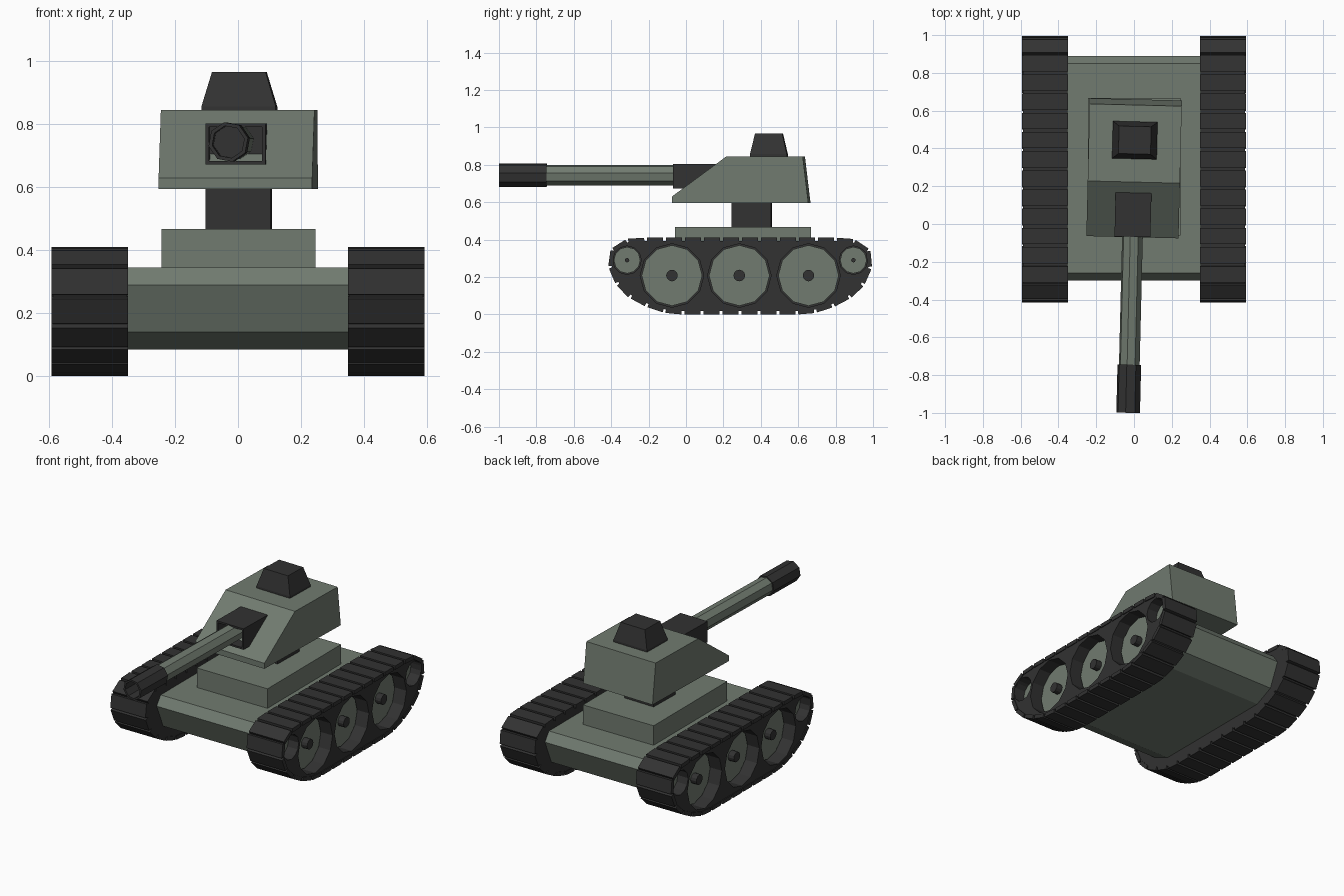
import bpy, bmesh, math
from mathutils import Matrix, Vector

if "Cube" in bpy.data.objects:
    bpy.data.objects.remove(bpy.data.objects["Cube"])


def material(name, rgb):
    m = bpy.data.materials.new(name)
    m.diffuse_color = (*rgb, 1)
    m.use_nodes = True
    m.node_tree.nodes["Principled BSDF"].inputs["Base Color"].default_value = m.diffuse_color
    return m


GREEN = material("grey_green_paint", (0.165, 0.198, 0.162))
DARK = material("dark_metal", (0.032, 0.032, 0.032))

# The turret is turned slightly about its neck
TURN = (Matrix.Translation((0.002, 0.35, 0)) @ Matrix.Rotation(math.radians(-1.4), 4, 'Z')
        @ Matrix.Translation((0, -0.35, 0)))


def finish(name, bm, mat, turn=False, mirror=False):
    bmesh.ops.recalc_face_normals(bm, faces=bm.faces)
    me = bpy.data.meshes.new(name)
    if turn:
        bm.transform(TURN)
    bm.to_mesh(me)
    bm.free()
    me.materials.append(mat)
    ob = bpy.data.objects.new(name, me)
    bpy.context.collection.objects.link(ob)
    if mirror:
        ob.modifiers.new("mirror", 'MIRROR').use_mirror_merge = False
    return ob


def prism(bm, profile, x0, x1):
    """Extrude a (y, z) outline along x."""
    f = bm.faces.new([bm.verts.new((x0, y, z)) for y, z in profile])
    ext = bmesh.ops.extrude_face_region(bm, geom=[f])["geom"]
    bmesh.ops.translate(bm, vec=(x1 - x0, 0, 0),
                        verts=[v for v in ext if isinstance(v, bmesh.types.BMVert)])
    if f.is_valid is False or f not in bm.faces:
        bm.faces.new([v for v in bm.verts if abs(v.co.x - x0) < 1e-6][:len(profile)])


def block(bm, x0, x1, y0, y1, z0, z1):
    prism(bm, [(y0, z0), (y1, z0), (y1, z1), (y0, z1)], x0, x1)


def disc(bm, y, z, r, x0, x1, sides=12):
    """Cylinder lying along x."""
    m = Matrix.Translation(((x0 + x1) / 2, y, z)) @ Matrix.Rotation(math.pi / 2, 4, 'Y')
    bmesh.ops.create_cone(bm, cap_ends=True, segments=sides, radius1=r, radius2=r,
                          depth=x1 - x0, matrix=m)


def octagon_rod(bm, y0, y1, z, r):
    """Eight-sided cylinder lying along y, rolled a little."""
    m = (Matrix.Translation((0, (y0 + y1) / 2, z)) @ Matrix.Rotation(math.pi / 2, 4, 'X')
         @ Matrix.Rotation(math.radians(12), 4, 'Z'))
    bmesh.ops.create_cone(bm, cap_ends=True, segments=8, radius1=r, radius2=r,
                          depth=y1 - y0, matrix=m)


def hollow_front(bm, rim, depth):
    """Sink the front-most face, leaving a rim."""
    bmesh.ops.recalc_face_normals(bm, faces=bm.faces)
    f = min(bm.faces, key=lambda f: f.calc_center_median().y)
    bmesh.ops.inset_individual(bm, faces=[f], thickness=rim)
    bmesh.ops.inset_individual(bm, faces=[f], thickness=0.0005, depth=-depth)


# Hull, widest at the upper edge and tucked in underneath, with the turret base on top
HALF_HULL = [(0.555, 0.345), (0.595, 0.29), (0.53, 0.14), (0.41, 0.085)]
bm = bmesh.new()
prism(bm, [(0.295 + y, z) for y, z in HALF_HULL]
      + [(0.295 - y, z) for y, z in HALF_HULL[::-1]], -0.356, 0.356)
finish("hull", bm, GREEN)
bm = bmesh.new()
block(bm, -0.243, 0.246, -0.06, 0.667, 0.34, 0.467)
finish("turret_base", bm, GREEN)

# Turret on its neck
bm = bmesh.new()
block(bm, -0.103, 0.103, 0.247, 0.458, 0.46, 0.60)
finish("turret_neck", bm, DARK, turn=True)
bm = bmesh.new()
prism(bm, [(-0.07, 0.595), (0.66, 0.595), (0.63, 0.845), (0.222, 0.845), (-0.07, 0.63)],
      -0.244, 0.244)
finish("turret", bm, GREEN, turn=True)

# Hatch: short lip, then tapering to the top
bm = bmesh.new()
block(bm, -0.118, 0.118, 0.345, 0.542, 0.84, 0.857)
top = max(bm.faces, key=lambda f: f.calc_center_median().z)
ext = bmesh.ops.extrude_face_region(bm, geom=[top])["geom"]
for v in [g for g in ext if isinstance(g, bmesh.types.BMVert)]:
    v.co = Vector((v.co.x * 0.72, 0.445 + (v.co.y - 0.445) * 0.74, 0.967))
finish("hatch", bm, DARK, turn=True)

# Gun: hollow mount, barrel and muzzle
bm = bmesh.new()
block(bm, -0.095, 0.095, -0.068, 0.17, 0.672, 0.803)
hollow_front(bm, 0.016, 0.10)
finish("gun_mount", bm, DARK, turn=True)
bm = bmesh.new()
octagon_rod(bm, -0.80, 0.10, 0.744, 0.056)
finish("gun_barrel", bm, GREEN, turn=True)
bm = bmesh.new()
octagon_rod(bm, -1.0, -0.745, 0.744, 0.064)
hollow_front(bm, 0.012, 0.15)
finish("muzzle", bm, DARK, turn=True)

# Track layout: two idlers and three road wheels per side
MID = 0.29
WHEELS = [(MID + d, 0.208) for d in (-0.365, -0.005, 0.365)]
IDLERS = [(MID + d, 0.29) for d in (-0.605, 0.605)]
HALF_TRACK = [(0.51, 0.41), (0.60, 0.405), (0.665, 0.38), (0.70, 0.335), (0.709, 0.275),
              (0.692, 0.205), (0.655, 0.145), (0.60, 0.093), (0.53, 0.052), (0.45, 0.02),
              (0.365, 0.0)]
OUTLINE = [Vector((MID + y, z)) for y, z in HALF_TRACK] \
    + [Vector((MID - y, z)) for y, z in HALF_TRACK[::-1]]


def shrunk(points, inset):
    """Move a clockwise convex loop inward."""
    out = []
    for i, p in enumerate(points):
        d = (points[(i + 1) % len(points)] - points[i - 1]).normalized()
        e = (p - points[i - 1]).normalized()
        out.append(p + Vector((d.y, -d.x)) * (inset / max(d.dot(e), 0.5)))
    return out


# Track core with round recesses for the wheels
bm = bmesh.new()
prism(bm, shrunk(OUTLINE, 0.018), 0.353, 0.588)
core = finish("track_core", bm, DARK)
bm = bmesh.new()
for y, z in WHEELS:
    disc(bm, y, z, 0.170, 0.46, 0.65)
for y, z in IDLERS:
    disc(bm, y, z, 0.076, 0.46, 0.65)
cutter = finish("wheel_recess_cutter", bm, DARK)
cutter.hide_render = True
cut = core.modifiers.new("recesses", 'BOOLEAN')
cut.operation, cut.solver, cut.object = 'DIFFERENCE', 'EXACT', cutter
bpy.context.view_layer.objects.active = core
bpy.ops.object.modifier_apply(modifier=cut.name)
bpy.data.objects.remove(cutter)
core.modifiers.new("mirror", 'MIRROR').use_mirror_merge = False

# Track links spaced evenly along the outline
loop = OUTLINE + OUTLINE[:1]
lengths = [(b - a).length for a, b in zip(loop, loop[1:])]
TOTAL = sum(lengths)


def along(s):
    s %= TOTAL
    for p, q, l in zip(loop, loop[1:], lengths):
        if s <= l:
            return p.lerp(q, s / l)
        s -= l
    return loop[0]


LINKS = 32
bm = bmesh.new()
for i in range(LINKS):
    step = TOTAL / LINKS
    a, b = along(i * step + 0.008), along((i + 1) * step - 0.008)
    d = (b - a).normalized()
    inward = Vector((d.y, -d.x)) * 0.024
    prism(bm, [a, b, b + inward, a + inward], 0.35, 0.593)
finish("track_links", bm, DARK, mirror=True)

# Wheels and their hubs, set back from the track's side
bm, hubs = bmesh.new(), bmesh.new()
for y, z in WHEELS:
    disc(bm, y, z, 0.162, 0.44, 0.512)
    disc(hubs, y, z, 0.031, 0.49, 0.552)
for y, z in IDLERS:
    disc(bm, y, z, 0.071, 0.44, 0.52)
    disc(hubs, y, z, 0.012, 0.50, 0.53, 8)
finish("wheels", bm, GREEN, mirror=True)
finish("wheel_hubs", hubs, DARK, mirror=True)
